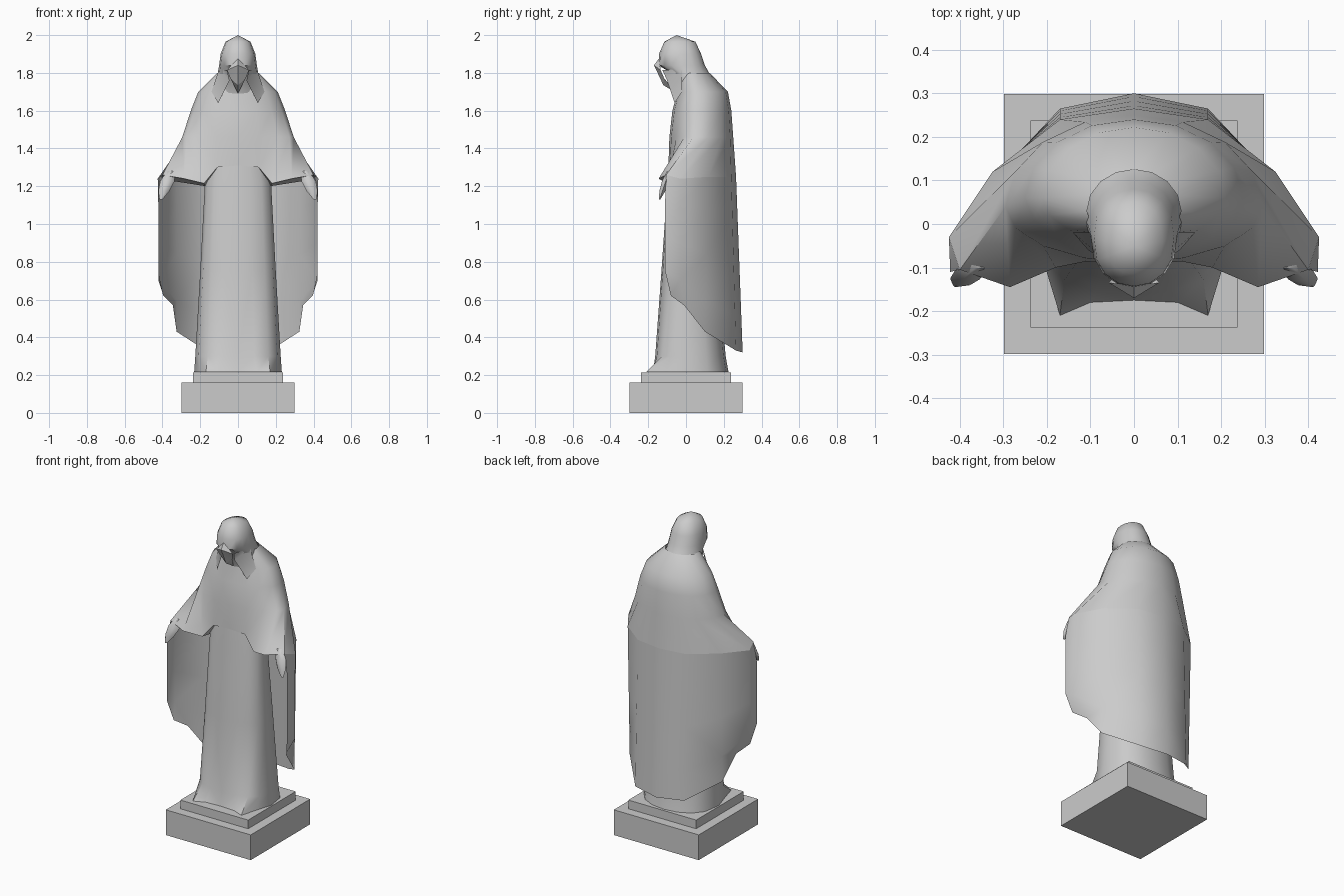
import bpy, bmesh
from math import sin, cos, pi, radians
from mathutils import Vector

cube = bpy.data.objects.get("Cube")
if cube:
    bpy.data.objects.remove(cube)

stone = bpy.data.materials.new("grey stone")
stone.use_nodes = True
colour = (0.6, 0.6, 0.6, 1)
stone.diffuse_color = colour
stone.node_tree.nodes["Principled BSDF"].inputs["Base Color"].default_value = colour

COLUMNS = 9


def finish(name, bm, mirror=False, angle=40, fix_normals=True):
    """Turn a bmesh into a named object, mirroring the left half if asked."""
    if mirror:
        copy = bmesh.ops.duplicate(bm, geom=bm.verts[:] + bm.edges[:] + bm.faces[:])["geom"]
        for item in copy:
            if isinstance(item, bmesh.types.BMVert):
                item.co.x *= -1
        bmesh.ops.reverse_faces(bm, faces=[f for f in copy if isinstance(f, bmesh.types.BMFace)])
    bmesh.ops.remove_doubles(bm, verts=bm.verts, dist=0.0005)
    if fix_normals:
        bmesh.ops.recalc_face_normals(bm, faces=bm.faces)
    mesh = bpy.data.meshes.new(name)
    bm.to_mesh(mesh)
    bm.free()
    mesh.materials.append(stone)
    obj = bpy.data.objects.new(name, mesh)
    bpy.context.collection.objects.link(obj)
    bpy.ops.object.select_all(action="DESELECT")
    obj.select_set(True)
    bpy.context.view_layer.objects.active = obj
    if angle:
        bpy.ops.object.shade_smooth_by_angle(angle=radians(angle))
    return obj


def half_ring(z, width, front, side, back, flat=1.0):
    """Half outline from front centre round the left side to back centre."""
    points = []
    for i in range(COLUMNS):
        a = pi * i / (COLUMNS - 1)
        c = abs(cos(a)) ** flat
        reach = front if a < pi / 2 else back
        points.append(Vector((width * abs(sin(a)) if 0 < i < COLUMNS - 1 else 0,
                              side + (reach - side) * c, z)))
    return points


def loft(bm, rows):
    """Skin neighbouring rows of points with quads."""
    grid = [[bm.verts.new(p) for p in row] for row in rows]
    for low, high in zip(grid, grid[1:]):
        for i in range(len(low) - 1):
            bm.faces.new((low[i], low[i + 1], high[i + 1], high[i]))
    return grid


def box(name, half, bottom, top):
    bm = bmesh.new()
    bmesh.ops.create_cube(bm, size=1)
    for v in bm.verts:
        v.co = (v.co.x * 2 * half, v.co.y * 2 * half, top if v.co.z > 0 else bottom)
    finish(name, bm, angle=0)


# Stepped plinth
box("plinth_base", 0.298, 0, 0.16)
box("plinth_step", 0.238, 0.16, 0.215)

# Long robe, with its hem spreading into folded corners
robe = [half_ring(0.3, 0.226, -0.163, 0, 0.21, 0.7),
        half_ring(0.75, 0.2, -0.13, 0, 0.17, 0.7),
        half_ring(1.22, 0.175, -0.098, 0, 0.12, 0.7),
        half_ring(1.4, 0.14, -0.082, 0, 0.1, 0.7)]
hem = half_ring(0.216, 0.232, -0.175, 0, 0.225, 0.7)
hem[1] = Vector((0.1, -0.18, 0.216))
hem[2] = Vector((0.17, -0.21, 0.216))
hem[3] = Vector((0.2, -0.1, 0.216))
bm = bmesh.new()
loft(bm, [hem] + robe)
finish("robe", bm, mirror=True)

# Mantle: sleeve hem at the front, rising over shoulders
sleeve_hem = [Vector(p) for p in (
    (0, -0.093, 1.31), (0.11, -0.086, 1.3), (0.18, -0.1, 1.215),
    (0.285, -0.145, 1.24), (0.4, -0.105, 1.26), (0.425, -0.03, 1.24),
    (0.325, 0.12, 1.25), (0.17, 0.24, 1.25), (0, 0.265, 1.25))]
shoulders = [half_ring(1.46, 0.295, -0.088, 0.04, 0.25),
             half_ring(1.6, 0.25, -0.072, 0.06, 0.24),
             half_ring(1.7, 0.21, -0.045, 0.06, 0.222),
             half_ring(1.8, 0.108, -0.04, 0.03, 0.125)]
bm = bmesh.new()
loft(bm, [sleeve_hem] + shoulders)
finish("mantle", bm, mirror=True, angle=50)

# Dark underside of each sleeve
bm = bmesh.new()
rim = [bm.verts.new(p) for p in sleeve_hem[1:7]]
inner = bm.verts.new((0.17, 0.03, 1.2))
for a, b in zip(rim, rim[1:]):
    bm.faces.new((b, a, inner))
finish("sleeve_undersides", bm, mirror=True, angle=20)

# Hanging cloak, open at the front, with a hem that drops to the back
top = sleeve_hem[4:]
cloak_hem = [Vector(p) for p in (
    (0.395, -0.08, 0.62), (0.345, -0.01, 0.57), (0.325, 0.1, 0.43),
    (0.17, 0.265, 0.33), (0, 0.3, 0.32))]
rows = [cloak_hem]
for t in (0.2, 0.5, 0.8):
    row = []
    for i, (low, high) in enumerate(zip(cloak_hem, top)):
        p = low.lerp(high, t)
        if i < 2:  # front fold stays full down to the hem
            p.x = 0.422
            p.y = -0.11 if i == 0 else -0.03
        row.append(p)
    rows.append(row)
bm = bmesh.new()
loft(bm, rows + [top])
finish("cloak", bm, mirror=True, angle=50, fix_normals=False)

# Hood, leaning forward to a brim over the face
hood = [half_ring(1.68, 0.13, -0.045, 0.05, 0.2),
        half_ring(1.8, 0.107, -0.08, 0, 0.122),
        half_ring(1.84, 0.1, -0.145, -0.02, 0.1, 0.8),
        half_ring(1.9, 0.092, -0.143, -0.03, 0.08, 0.8),
        half_ring(1.965, 0.066, -0.115, -0.04, 0.05, 0.8),
        half_ring(2.0, 0, -0.05, -0.05, -0.05)]
bm = bmesh.new()
loft(bm, hood)
finish("hood", bm, mirror=True, angle=50)

# Face tucked below the brim, and the veil edges beside it
bm = bmesh.new()
brim, nose, chin, throat, cheek, temple = [bm.verts.new(p) for p in (
    (0, -0.17, 1.84), (0, -0.155, 1.81), (0, -0.12, 1.735),
    (0, -0.045, 1.69), (0.04, -0.115, 1.77), (0.058, -0.135, 1.815))]
crown = bm.verts.new((0, -0.14, 1.88))
for f in ((brim, nose, temple), (nose, cheek, temple), (nose, chin, cheek),
          (chin, throat, cheek), (crown, brim, temple)):
    bm.faces.new(f)
finish("face", bm, mirror=True, angle=25)

bm = bmesh.new()
veil = [bm.verts.new(p) for p in (
    (0.058, -0.125, 1.815), (0.045, -0.1, 1.76), (0.105, -0.06, 1.64),
    (0.14, -0.02, 1.7), (0.1, -0.02, 1.82))]
bm.faces.new((veil[0], veil[1], veil[4]))
bm.faces.new((veil[1], veil[2], veil[3], veil[4]))
finish("veil_edges", bm, mirror=True)

# Lowered hands: tapering from the wrist to the fingertips
bm = bmesh.new()
wrist, tip = Vector((0.355, -0.09, 1.28)), Vector((0.408, -0.14, 1.13))
rows = []
for t, r in ((0, 0.022), (0.35, 0.038), (0.7, 0.03), (1, 0.008)):
    centre = wrist.lerp(tip, t)
    rows.append([centre + Vector((r * cos(k * pi / 3), 0.6 * r * sin(k * pi / 3), 0))
                 for k in range(7)])
grid = loft(bm, rows)
bm.faces.new(grid[0][:6])
bm.faces.new(grid[-1][:6])
finish("hands", bm, mirror=True, angle=60)
